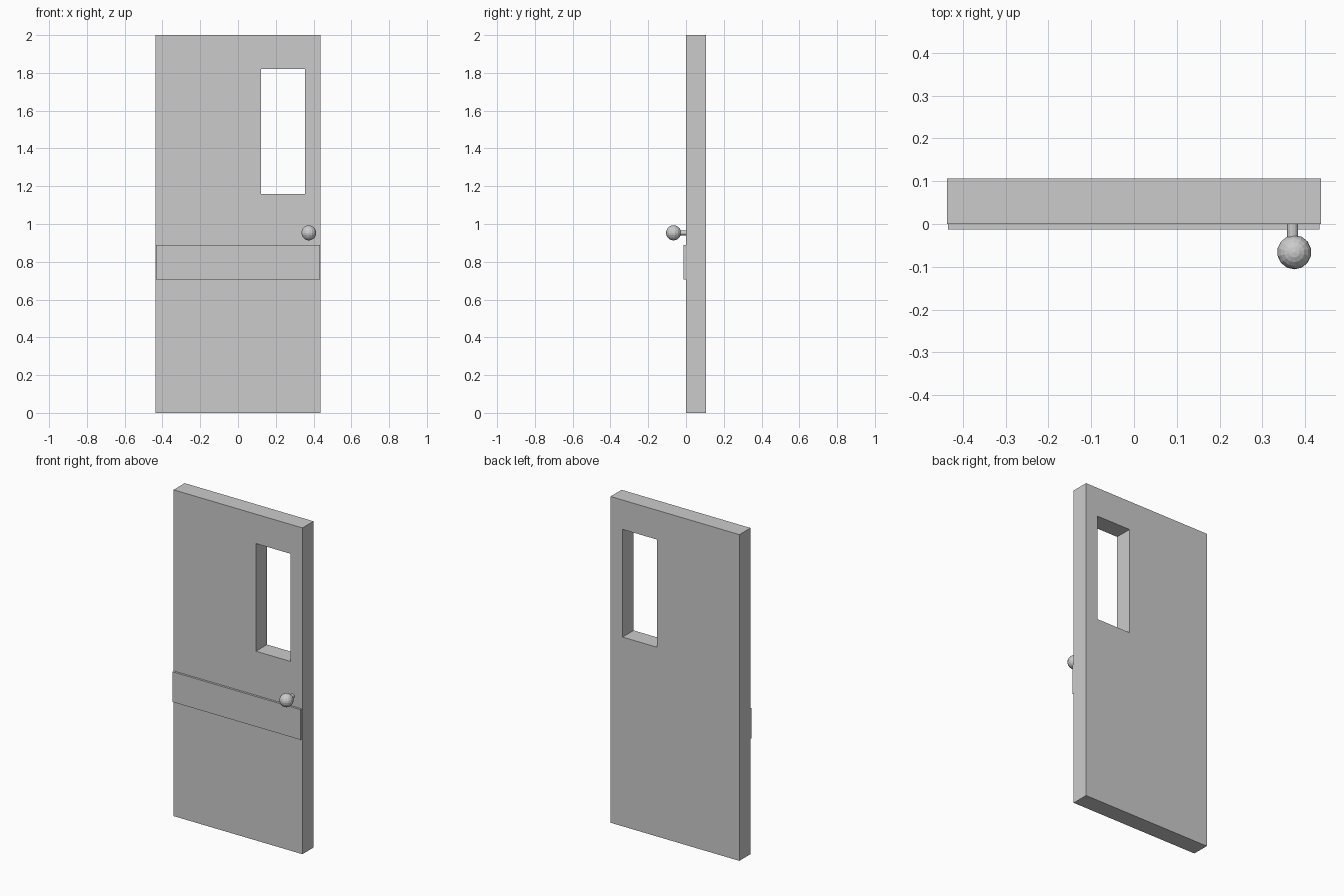
import bpy
import math

if "Cube" in bpy.data.objects:
    bpy.data.objects.remove(bpy.data.objects["Cube"])


def box(name, x0, x1, y0, y1, z0, z1):
    bpy.ops.mesh.primitive_cube_add(
        size=1, location=((x0 + x1) / 2, (y0 + y1) / 2, (z0 + z1) / 2))
    ob = bpy.context.object
    ob.name = name
    ob.scale = (x1 - x0, y1 - y0, z1 - z0)
    bpy.ops.object.transform_apply(location=False, rotation=False, scale=True)
    return ob


# door slab with a window opening cut through it
door = box("door_slab", -0.437, 0.437, 0.0, 0.107, 0.0, 2.0)
cutter = box("window_cutter", 0.122, 0.355, -0.2, 0.3, 1.16, 1.82)
mod = door.modifiers.new("window", 'BOOLEAN')
mod.operation = 'DIFFERENCE'
mod.solver = 'EXACT'
mod.object = cutter
bpy.context.view_layer.objects.active = door
bpy.ops.object.modifier_apply(modifier="window")
bpy.data.objects.remove(cutter, do_unlink=True)

# raised band across the front
box("push_plate", -0.435, 0.434, -0.013, 0.0, 0.705, 0.89)

# knob: stem and faceted ball
bpy.ops.mesh.primitive_cylinder_add(
    vertices=12, radius=0.013, depth=0.05,
    location=(0.371, -0.025, 0.953), rotation=(math.pi / 2, 0, 0))
bpy.context.object.name = "knob_stem"

bpy.ops.mesh.primitive_uv_sphere_add(
    segments=14, ring_count=10, radius=0.04, location=(0.375, -0.066, 0.953))
bpy.context.object.name = "knob_ball"
